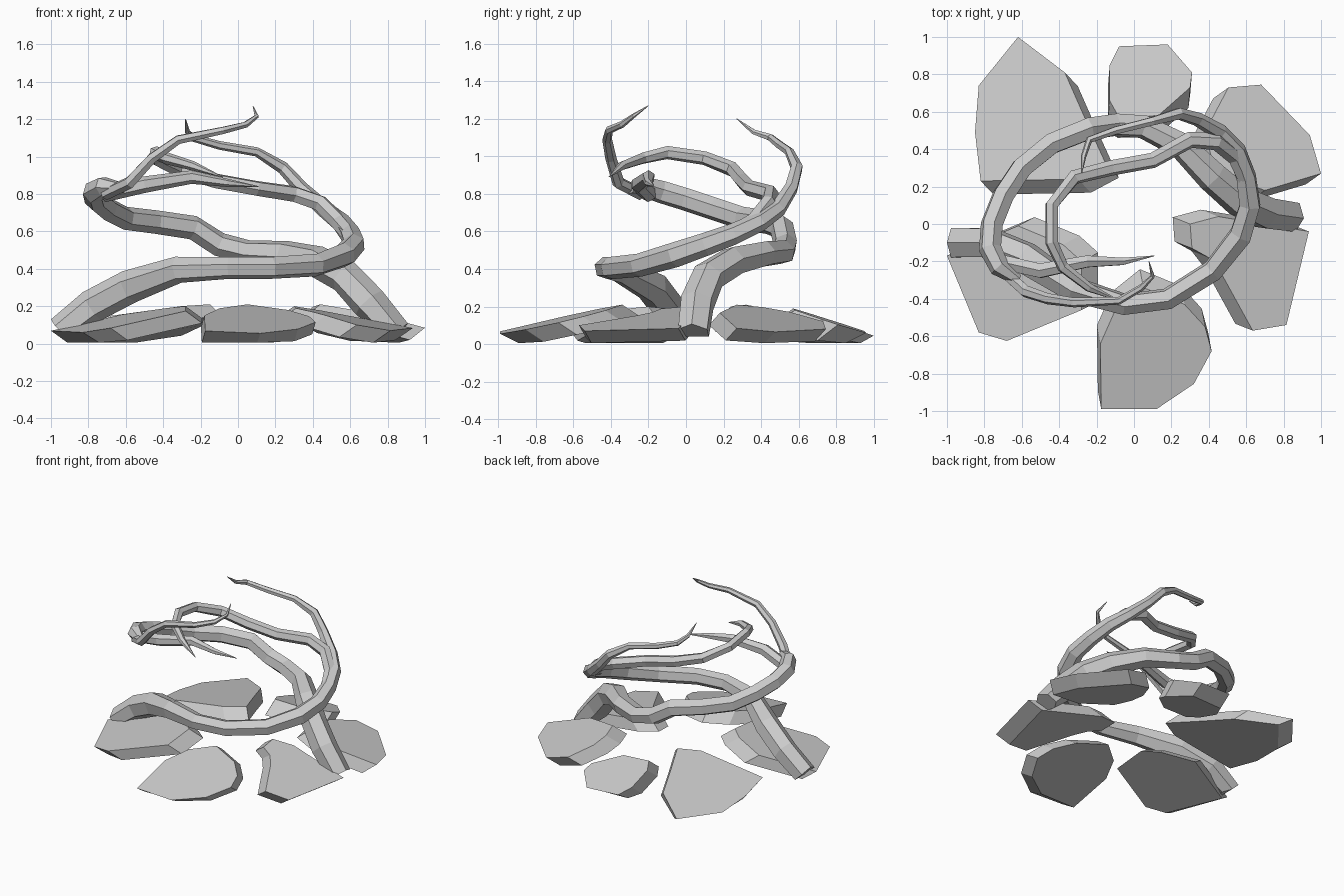
import bpy, bmesh, math
from mathutils import Vector

grey = bpy.data.materials.new("pale_grey")
grey.diffuse_color = (0.6, 0.6, 0.6, 1)


def finish(bm, name):
    bmesh.ops.recalc_face_normals(bm, faces=bm.faces)
    me = bpy.data.meshes.new(name)
    bm.to_mesh(me)
    bm.free()
    me.materials.append(grey)
    ob = bpy.data.objects.new(name, me)
    bpy.context.collection.objects.link(ob)


def branch(name, pts, sides=6):
    """Tapered faceted tube through (x, y, z, radius) points, cut flat near the ground."""
    bm = bmesh.new()
    pos = [Vector(p[:3]) for p in pts]
    rings, side = [], None
    for i, p in enumerate(pos):
        t = (pos[min(i + 1, len(pos) - 1)] - pos[max(i - 1, 0)]).normalized()
        if side is None:
            side = t.cross(Vector((0, 0, 1)))
        side = (side - t * side.dot(t)).normalized()
        up = side.cross(t)
        ring = []
        for k in range(sides):
            a = 2 * math.pi * (k + 0.5) / sides
            v = p + pts[i][3] * (math.cos(a) * side + math.sin(a) * up)
            ring.append(bm.verts.new((max(v.x, -1), v.y, max(v.z, 0.04))))
        rings.append(ring)
    for a, b in zip(rings, rings[1:]):
        for k in range(sides):
            j = (k + 1) % sides
            bm.faces.new((a[k], a[j], b[j], b[k]))
    bm.faces.new(rings[0])
    bm.faces.new(rings[-1])
    finish(bm, name)


def slab(name, outline, inner_z, outer_z, thick=0.065, shift=0.1):
    """Flat stone sloping down and outward, its underside shifted toward the centre."""
    pts = [Vector(p) for p in outline]
    d = sum(pts, Vector((0, 0))).normalized()
    r = [p.dot(d) for p in pts]
    lo, hi = min(r), max(r)
    bm = bmesh.new()
    top, bot = [], []
    for p, q in zip(pts, r):
        z = inner_z + (outer_z - inner_z) * (q - lo) / (hi - lo)
        top.append(bm.verts.new((p.x, p.y, z)))
        b = p - d * shift
        bot.append(bm.verts.new((b.x, b.y, max(z - thick, 0.005))))
    n = len(pts)
    bm.faces.new(top)
    bm.faces.new(bot[::-1])
    for k in range(n):
        j = (k + 1) % n
        bm.faces.new((top[k], bot[k], bot[j], top[j]))
    finish(bm, name)


# Ring of six stone slabs
slab("back_left_slab", [(-.62, 1), (-.37, .81), (-.26, .56), (-.15, .32), (-.3, .24),
                        (-.82, .23), (-.85, .49), (-.83, .74)], .21, .045)
slab("back_slab", [(-.08, .95), (.18, .96), (.31, .81), (.3, .73), (.13, .58),
                   (-.08, .57), (-.13, .66), (-.13, .85)], .19, .06, .085, .11)
slab("back_right_slab", [(.505, .73), (.68, .745), (.94, .475), (1, .27), (.7, .18),
                         (.44, .27), (.4, .41), (.41, .55)], .21, .065)
slab("front_right_slab", [(.935, -.04), (.815, -.54), (.635, -.57), (.47, -.27),
                          (.4, -.18), (.31, -.13), (.3, .0), (.45, .04)], .2, .07)
slab("front_slab", [(-.175, -.99), (.12, -.99), (.32, -.855), (.415, -.68), (.38, -.55),
                    (.27, -.43), (.05, -.34), (-.1, -.46), (-.18, -.64)], .21, .055)
slab("front_left_slab", [(-1, -.17), (-.83, -.58), (-.68, -.625), (-.28, -.46), (-.28, -.2),
                         (-.38, -.11), (-.62, -.01)], .2, .06)

# Left root sweeping round the front and up over the back
branch("left_root_branch", [
    (-.95, -.1, .06, .09), (-.78, -.1, .2, .09), (-.58, -.18, .305, .09),
    (-.32, -.35, .395, .072), (-.05, -.43, .405, .06), (.18, -.4, .405, .06),
    (.42, -.25, .42, .062), (.57, -.06, .475, .067), (.62, .1, .53, .062),
    (.6, .25, .585, .057), (.55, .39, .65, .052), (.46, .49, .72, .045), (.34, .56, .83, .038),
    (.24, .59, .94, .034), (.1, .55, 1.025, .025), (-.1, .5, 1.06, .023),
    (-.24, .45, 1.1, .02), (-.27, .36, 1.13, .015), (-.28, .27, 1.2, .002)])

# Right root crossing the back and round to the left side
branch("right_root_branch", [
    (.84, .04, .05, .09), (.7, .06, .22, .095), (.57, .12, .36, .09), (.42, .25, .44, .085),
    (.25, .42, .48, .072), (.05, .52, .49, .065), (-.1, .53, .53, .065), (-.24, .51, .62, .065),
    (-.44, .43, .65, .063), (-.6, .3, .67, .062), (-.7, .15, .72, .062), (-.76, 0, .77, .062),
    (-.77, -.13, .81, .062), (-.72, -.23, .84, .055), (-.62, -.3, .83, .03)])

# Inner loop splitting from the front branch
branch("inner_branch", [
    (.6, .23, .58, .045), (.54, .36, .65, .047), (.44, .44, .75, .047), (.3, .45, .8, .045),
    (.1, .34, .83, .042), (-.12, .3, .87, .042), (-.32, .25, .93, .04),
    (-.44, .1, .99, .037), (-.44, -.1, 1.02, .036), (-.38, -.23, .99, .032),
    (-.24, -.34, .95, .025), (-.08, -.41, .89, .002)])

# Thin twigs at the left end
branch("upper_twig", [
    (-.71, -.24, .8, .035), (-.58, -.36, .86, .034), (-.46, -.4, .99, .03),
    (-.32, -.42, 1.09, .026), (-.08, -.41, 1.14, .021), (.04, -.34, 1.17, .018),
    (.1, -.28, 1.215, .012), (.08, -.2, 1.27, .002)])
branch("lower_twig", [
    (-.72, -.2, .8, .045), (-.5, -.25, .85, .044), (-.25, -.2, .89, .036),
    (-.06, -.2, .86, .022), (.11, -.17, .84, .002)])
